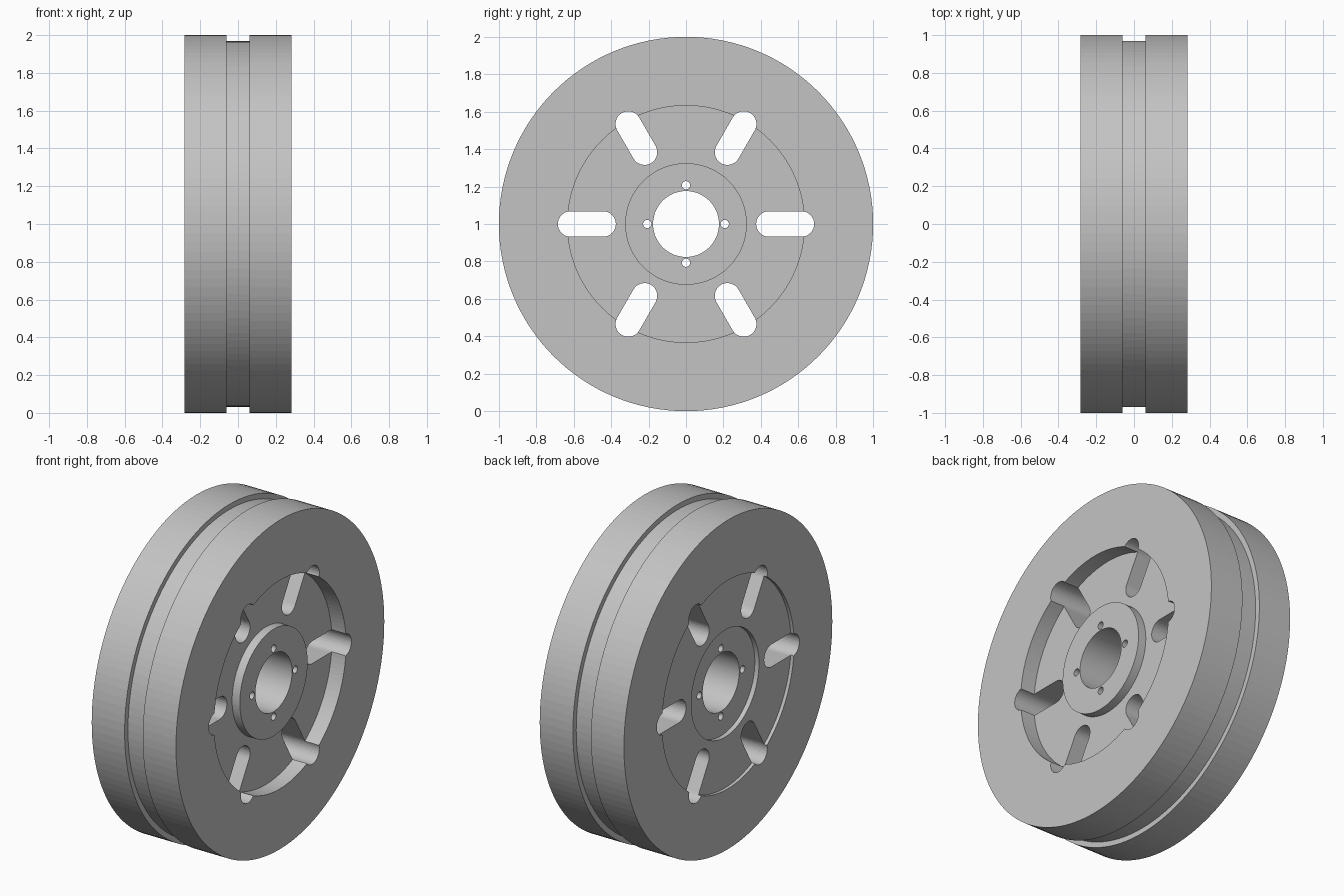
import bpy, bmesh, math
from mathutils import Matrix, Vector

cube = bpy.data.objects.get("Cube")
if cube:
    bpy.data.objects.remove(cube, do_unlink=True)

SEGMENTS = 128
HALF = 0.283
CENTRE = Vector((0, 0, 1))

grey = bpy.data.materials.new("plain grey")
grey.use_nodes = True
colour = (0.55, 0.55, 0.55, 1)
grey.diffuse_color = colour
grey.node_tree.nodes["Principled BSDF"].inputs["Base Color"].default_value = colour


def finish(name, bm):
    bmesh.ops.recalc_face_normals(bm, faces=bm.faces)
    mesh = bpy.data.meshes.new(name)
    bm.to_mesh(mesh)
    bm.free()
    mesh.materials.append(grey)
    obj = bpy.data.objects.new(name, mesh)
    obj.location = CENTRE
    bpy.context.collection.objects.link(obj)
    return obj


def revolve(name, profile):
    """Sweep a closed (x, radius) profile round the x axis."""
    bm = bmesh.new()
    rings = []
    for i in range(SEGMENTS):
        a = 2 * math.pi * i / SEGMENTS
        rings.append([bm.verts.new((x, r * math.cos(a), r * math.sin(a)))
                      for x, r in profile])
    n = len(profile)
    for i, ring in enumerate(rings):
        nxt = rings[(i + 1) % SEGMENTS]
        for j in range(n):
            k = (j + 1) % n
            bm.faces.new((ring[j], ring[k], nxt[k], nxt[j]))
    return finish(name, bm)


def add_prism(bm, outline, angle):
    """Add a cutter prism along x from a (y, z) outline, turned round the axle."""
    turn = Matrix.Rotation(angle, 4, 'X')
    ends = [[bm.verts.new(turn @ Vector((x, y, z))) for y, z in outline]
            for x in (-0.5, 0.5)]
    bm.faces.new(ends[0])
    bm.faces.new(ends[1])
    n = len(outline)
    for i in range(n):
        k = (i + 1) % n
        bm.faces.new((ends[0][i], ends[0][k], ends[1][k], ends[1][i]))


def capsule(inner, outer, radius, steps):
    """Rounded slot outline between two centres on the y axis."""
    points = []
    for centre, start in ((outer, -math.pi / 2), (inner, math.pi / 2)):
        for i in range(steps + 1):
            a = start + math.pi * i / steps
            points.append((centre + radius * math.cos(a), radius * math.sin(a)))
    return points


# Wheel body: tread groove, dished web, hub and bore
wheel = revolve("wheel", [
    (-HALF, 1.0), (-0.062, 1.0), (-0.062, 0.968), (0.06, 0.968),
    (0.06, 1.0), (HALF, 1.0),
    (HALF, 0.633), (0.188, 0.633), (0.188, 0.325), (0.24, 0.325),
    (0.24, 0.176), (-0.235, 0.176),
    (-0.235, 0.325), (-0.263, 0.325), (-0.263, 0.633), (-HALF, 0.633)])

# Cutters: six radial slots and four bolt holes
bm = bmesh.new()
for i in range(6):
    add_prism(bm, capsule(0.443, 0.617, 0.068, 16), i * math.pi / 3)
bolt = [(0.207 + 0.022 * math.cos(math.tau * i / 24),
         0.022 * math.sin(math.tau * i / 24)) for i in range(24)]
for i in range(4):
    add_prism(bm, bolt, i * math.pi / 2)
cutter = finish("slot_and_bolt_cutter", bm)
cutter.hide_render = True

cut = wheel.modifiers.new("cut holes", 'BOOLEAN')
cut.operation = 'DIFFERENCE'
cut.solver = 'EXACT'
cut.object = cutter
bpy.context.view_layer.update()
bpy.ops.object.select_all(action='DESELECT')
wheel.select_set(True)
bpy.context.view_layer.objects.active = wheel
bpy.ops.object.modifier_apply(modifier=cut.name)
bpy.data.objects.remove(cutter, do_unlink=True)
